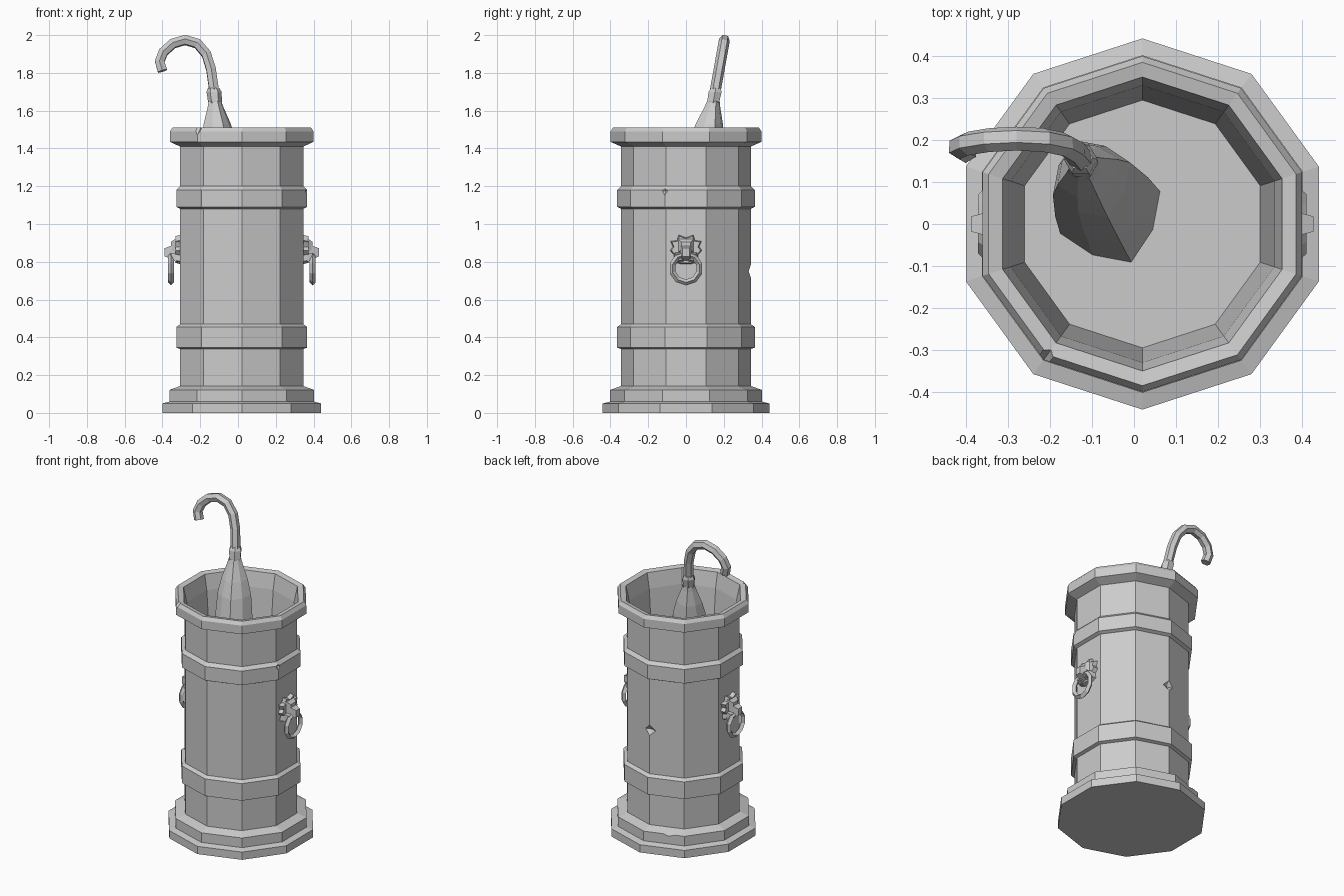
import bpy, bmesh, math
from mathutils import Vector, Matrix

if "Cube" in bpy.data.objects:
    bpy.data.objects.remove(bpy.data.objects["Cube"])

grey = bpy.data.materials.new("plain_grey")
grey.use_nodes = True
GREY = (0.6, 0.6, 0.6, 1)
grey.diffuse_color = GREY
grey.node_tree.nodes["Principled BSDF"].inputs["Base Color"].default_value = GREY

CX = 0.02  # axis of the stand


def finish(name, bm):
    bmesh.ops.recalc_face_normals(bm, faces=bm.faces)
    mesh = bpy.data.meshes.new(name)
    bm.to_mesh(mesh)
    bm.free()
    mesh.materials.append(grey)
    obj = bpy.data.objects.new(name, mesh)
    bpy.context.collection.objects.link(obj)
    return obj


def loft(name, rings, sides, phase=0.0, pleat=1.0):
    """Join horizontal rings (centre, radius) and cap both ends."""
    bm = bmesh.new()
    loops = []
    for centre, radius in rings:
        loop = []
        for i in range(sides):
            a = phase + math.tau * i / sides
            r = radius * (pleat if i % 2 else 1)
            loop.append(bm.verts.new(Vector(centre) + Vector((r * math.cos(a), r * math.sin(a), 0))))
        loops.append(loop)
    for low, high in zip(loops, loops[1:]):
        for i in range(sides):
            j = (i + 1) % sides
            bm.faces.new((low[i], low[j], high[j], high[i]))
    bm.faces.new(loops[0])
    bm.faces.new(loops[-1])
    return finish(name, bm)


# Ten-sided stand: stepped base, two bands, rim and hollow inside
profile = [
    (0.442, 0), (0.442, 0.05), (0.402, 0.06), (0.402, 0.122), (0.343, 0.142),
    (0.343, 0.338), (0.364, 0.345), (0.364, 0.455), (0.343, 0.47),
    (0.343, 1.08), (0.364, 1.09), (0.364, 1.18), (0.343, 1.2),
    (0.343, 1.41), (0.40, 1.435), (0.40, 1.49), (0.385, 1.512),
    (0.35, 1.505), (0.33, 1.41), (0.295, 1.0),
]
stand = loft("stand_body", [((CX, 0, z), r) for r, z in profile], 10, math.pi / 2)

# Chips and gash cut from the stand with diamond shapes: angle, radius, height, half sizes
chips = [
    (90, 0.35, 0.75, (0.03, 0.09, 0.045)),
    (-18, 0.37, 1.175, (0.02, 0.03, 0.035)),
    (-126, 0.40, 1.51, (0.03, 0.04, 0.04)),
    (112, 0.39, 0.13, (0.035, 0.07, 0.025)),
]
bm = bmesh.new()
for angle, radius, z, size in chips:
    place = (Matrix.Translation((CX, 0, 0)) @ Matrix.Rotation(math.radians(angle), 4, 'Z')
             @ Matrix.Translation((radius, 0, z)) @ Matrix.Diagonal((*size, 1)))
    for end in (1, -1):
        bmesh.ops.create_cone(bm, segments=4, radius1=1, radius2=0, depth=1,
                              matrix=place @ Matrix.Diagonal((1, 1, end, 1))
                              @ Matrix.Translation((0, 0, 0.5)))
bmesh.ops.remove_doubles(bm, verts=bm.verts, dist=0.0005)
bmesh.ops.delete(bm, geom=[f for f in bm.faces if len(f.verts) == 4], context='FACES_ONLY')
cutter = finish("chip_cutter", bm)
cutter.hide_render = True
cut = stand.modifiers.new("chips", 'BOOLEAN')
cut.operation = 'DIFFERENCE'
cut.solver = 'EXACT'
cut.object = cutter
bpy.context.view_layer.objects.active = stand
bpy.ops.object.modifier_apply(modifier=cut.name)
bpy.data.objects.remove(cutter)


# Folded umbrella leaning back and sideways
def lean(z):
    return Vector((-0.122 - (z - 1.65) * 0.1, 0.145 + (z - 1.65) * 0.18, z))


loft("umbrella_canopy", [(lean(z), r) for z, r in
     [(0.98, 0.13), (1.2, 0.12), (1.44, 0.1), (1.53, 0.078), (1.62, 0.045), (1.65, 0.036)]],
     8, 0.4, 0.85)
loft("umbrella_collar", [(lean(z), r) for z, r in
     [(1.63, 0.03), (1.65, 0.037), (1.70, 0.04), (1.72, 0.03)]], 6)

hook = [(-0.122, 1.66), (-0.13, 1.73), (-0.143, 1.82), (-0.168, 1.9), (-0.215, 1.955),
        (-0.28, 1.974), (-0.345, 1.955), (-0.395, 1.91), (-0.415, 1.86), (-0.4, 1.81)]
curve = bpy.data.curves.new("umbrella_handle", 'CURVE')
curve.dimensions = '3D'
curve.bevel_depth = 0.029
curve.bevel_resolution = 1
curve.use_fill_caps = True
spline = curve.splines.new('POLY')
spline.points.add(len(hook) - 1)
spline.use_smooth = False
for point, (x, z) in zip(spline.points, hook):
    point.co = (x, lean(z).y, z, 1)
curve.materials.append(grey)
handle = bpy.data.objects.new("umbrella_handle", curve)
bpy.context.collection.objects.link(handle)


# Animal-head knockers on both sides
def block(bm, y, z, base, tip, near, far):
    """Tapered block pointing outward from the stand."""
    made = bmesh.ops.create_cube(bm, size=2)["verts"]
    for v in made:
        half = tip if v.co.x > 0 else base
        v.co = (far if v.co.x > 0 else near, y + v.co.y * half[0], z + v.co.z * half[1])


for side, label in ((1, "left"), (-1, "right")):
    place = Matrix.Translation((CX, 0, 0)) @ Matrix.Diagonal((side, 1, 1, 1))

    # Mane plate with a jagged edge
    bm = bmesh.new()
    outline = [(0, 0.93), (0.04, 0.945), (0.048, 0.915), (0.085, 0.91), (0.072, 0.88),
               (0.088, 0.86), (0.065, 0.835), (0.068, 0.8), (0.03, 0.785)]
    outline += [(-y, z) for y, z in reversed(outline[1:])]
    back = [bm.verts.new((0.315, y, z)) for y, z in outline]
    front = [bm.verts.new((0.352, y * 0.88, 0.865 + (z - 0.865) * 0.88)) for y, z in outline]
    count = len(outline)
    for i in range(count):
        j = (i + 1) % count
        bm.faces.new((back[i], back[j], front[j], front[i]))
    bm.faces.new(front)
    bm.faces.new(back)
    # Brow, cheeks and muzzle
    block(bm, 0, 0.885, (0.045, 0.04), (0.025, 0.02), 0.345, 0.375)
    block(bm, 0, 0.85, (0.035, 0.045), (0.018, 0.022), 0.345, 0.408)
    for s in (1, -1):
        block(bm, s * 0.035, 0.825, (0.025, 0.025), (0.015, 0.015), 0.345, 0.38)
    bm.transform(place)
    finish(label + "_knocker_head", bm)

    # Hanging ring
    bpy.ops.mesh.primitive_torus_add(major_segments=10, minor_segments=4,
                                     major_radius=0.074, minor_radius=0.016)
    ring = bpy.context.object
    ring.name = label + "_knocker_ring"
    ring.data.transform(Matrix.Translation((CX + side * 0.375, 0, 0.765))
                        @ Matrix.Rotation(math.pi / 2, 4, 'Y'))
    ring.data.materials.append(grey)
